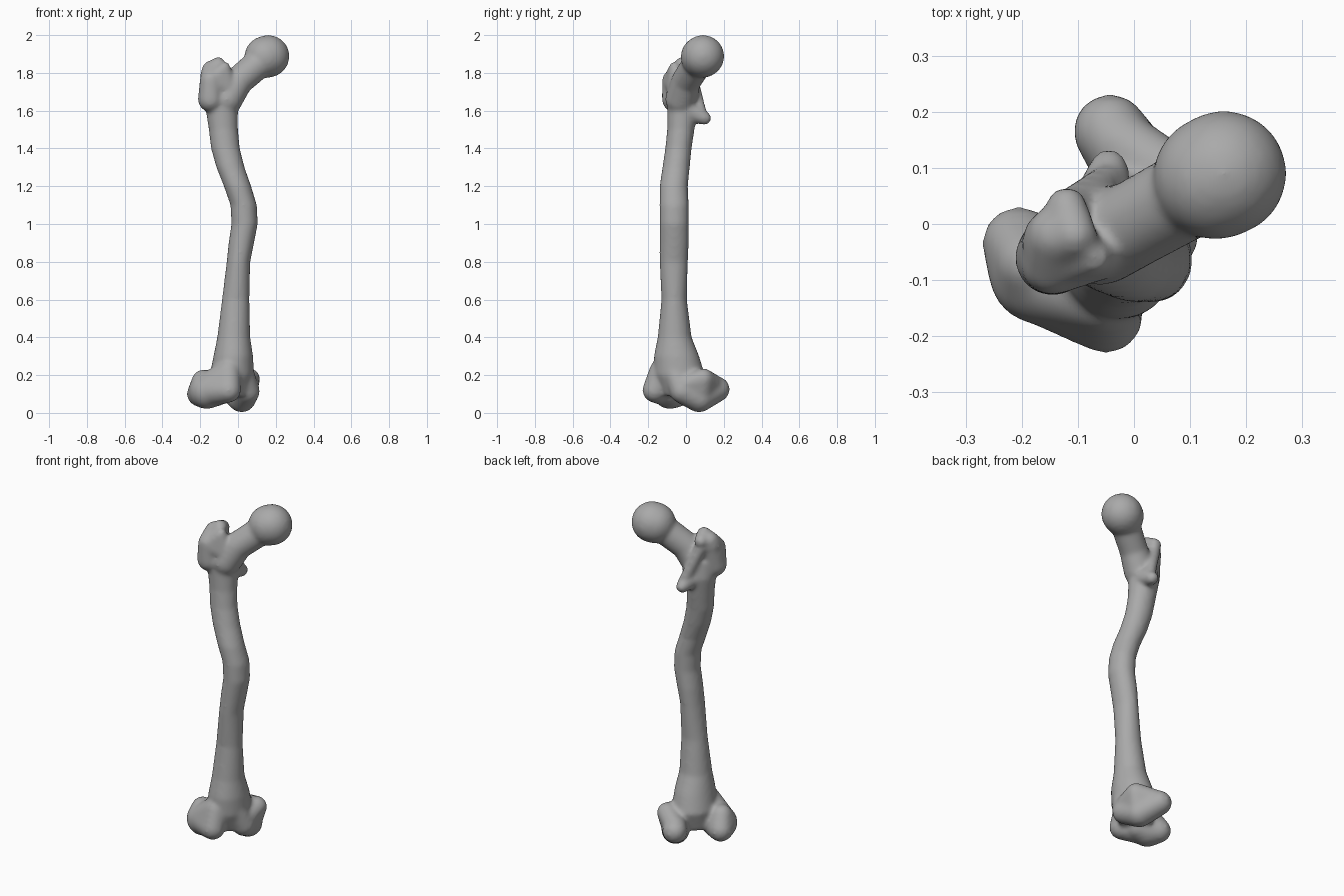
import bpy, bmesh, math
from mathutils import Vector

if "Cube" in bpy.data.objects:
    bpy.data.objects.remove(bpy.data.objects["Cube"])

bone_grey = bpy.data.materials.new("bone_grey")
bone_grey.use_nodes = True
GREY = (0.4, 0.4, 0.4, 1)
bone_grey.diffuse_color = GREY
bone_grey.node_tree.nodes["Principled BSDF"].inputs["Base Color"].default_value = GREY

bm = bmesh.new()


def hull(*balls):
    """Add the convex skin around a few balls given as (x, y, z, radius)."""
    part = bmesh.new()
    for x, y, z, r in balls:
        made = bmesh.ops.create_icosphere(part, subdivisions=3, radius=r)
        bmesh.ops.translate(part, verts=made["verts"], vec=(x, y, z))
    result = bmesh.ops.convex_hull(part, input=part.verts)
    inner = [v for v in result["geom_interior"] if isinstance(v, bmesh.types.BMVert)]
    bmesh.ops.delete(part, geom=inner, context="VERTS")
    mesh = bpy.data.meshes.new("part")
    part.to_mesh(mesh)
    part.free()
    bm.from_mesh(mesh)
    bpy.data.meshes.remove(mesh)


def chain(*balls):
    """Add tapered capsules joining each ball to the next."""
    for pair in zip(balls, balls[1:]):
        hull(*pair)


def loft(sections, sides=32):
    """Add a closed tube through level ellipses (z, x min, x max, y min, y max)."""
    rings = []
    for z, x0, x1, y0, y1 in sections:
        ring = []
        for i in range(sides):
            a = math.tau * i / sides
            ring.append(bm.verts.new(((x0 + x1) / 2 + (x1 - x0) / 2 * math.cos(a),
                                      (y0 + y1) / 2 + (y1 - y0) / 2 * math.sin(a), z)))
        rings.append(ring)
    for low, high in zip(rings, rings[1:]):
        for i in range(sides):
            j = (i + 1) % sides
            bm.faces.new((low[i], low[j], high[j], high[i]))
    bm.faces.new(rings[0][::-1])
    bm.faces.new(rings[-1])


# Shaft
loft([(.09, -.13, .06, -.12, .06), (.2, -.15, .085, -.17, .1),
      (.3, -.13, .08, -.17, .07), (.4, -.11, .065, -.15, .03),
      (.6, -.085, .06, -.13, .005), (.8, -.06, .065, -.14, .01),
      (.9, -.05, .085, -.14, .015), (1, -.035, .105, -.14, .015),
      (1.1, -.04, .1, -.14, .015), (1.2, -.075, .07, -.14, .01),
      (1.3, -.115, .035, -.125, .02), (1.4, -.143, .01, -.11, .03),
      (1.5, -.155, 0, -.1, .045), (1.6, -.17, 0, -.1, .06),
      (1.7, -.17, .02, -.1, .05)])

# Ball head and neck
hull((.145, .083, 1.884, .112), (.16, .09, 1.888, .113))
chain((.11, .06, 1.85, .08), (0, 0, 1.755, .078), (-.06, -.025, 1.66, .085))

# Greater trochanter with its hooked tip
hull((-.145, -.06, 1.66, .068), (-.145, -.07, 1.76, .057), (-.14, -.02, 1.815, .052))
chain((-.14, -.03, 1.79, .06), (-.105, -.02, 1.845, .04), (-.12, .03, 1.825, .037))
hull((-.07, -.06, 1.83, .03), (-.14, -.07, 1.75, .055), (-.06, -.05, 1.72, .05))

# Lesser trochanter and the crest behind it
chain((-.045, .098, 1.56, .036), (-.06, .02, 1.6, .06))
chain((-.045, .08, 1.59, .03), (-.12, .025, 1.79, .035))

# Outer condyle
hull((-.205, -.035, .1, .066), (-.165, -.085, .115, .095),
     (-.185, -.07, .17, .06), (-.1, -.09, .11, .07))
hull((-.16, -.09, .12, .09), (-.05, -.165, .12, .066), (-.05, -.13, .22, .065))

# Inner condyle
chain((-.042, .165, .125, .067), (.02, .07, .078, .076),
      (.05, -.02, .115, .066), (.025, -.06, .21, .06))
hull((-.035, .15, .14, .06), (.06, .09, .18, .057),
     (.05, 0, .15, .06), (.02, .07, .1, .076))

# Fuse every part into one continuous smooth surface
mesh = bpy.data.meshes.new("thigh_bone")
bm.to_mesh(mesh)
bm.free()
mesh.materials.append(bone_grey)
bone = bpy.data.objects.new("thigh_bone", mesh)
bpy.context.collection.objects.link(bone)
remesh = bone.modifiers.new("fuse", "REMESH")
remesh.mode = "VOXEL"
remesh.voxel_size = 0.01
remesh.use_smooth_shade = True
smooth = bone.modifiers.new("soften", "SMOOTH")
smooth.factor = 0.5
smooth.iterations = 12
bpy.context.view_layer.objects.active = bone
bone.select_set(True)
for name in ("fuse", "soften"):
    bpy.ops.object.modifier_apply(modifier=name)
bpy.ops.object.shade_smooth()
